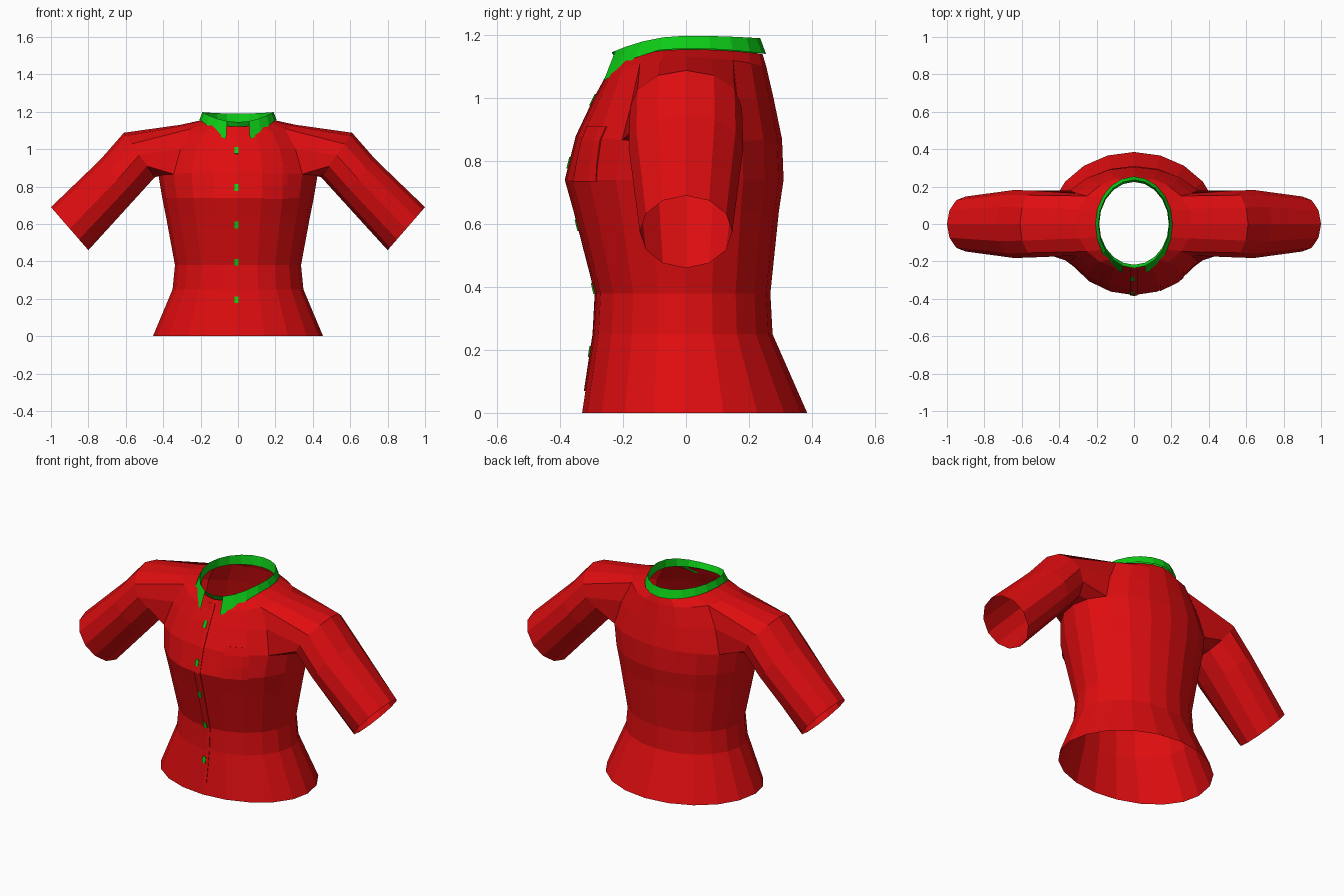
import bpy, bmesh
from math import sin, cos, pi, radians
from mathutils import Vector
from mathutils.bvhtree import BVHTree

cube = bpy.data.objects.get("Cube")
if cube:
    bpy.data.objects.remove(cube)

SEGMENTS = 20
FRONT = 15  # column index of the centre front


def make_material(name, colour):
    mat = bpy.data.materials.new(name)
    mat.use_nodes = True
    mat.diffuse_color = colour
    mat.node_tree.nodes["Principled BSDF"].inputs["Base Color"].default_value = colour
    return mat


red = make_material("shirt red", (0.74, 0.004, 0.005, 1))
green = make_material("trim green", (0.004, 0.6, 0.008, 1))


def make_object(name, bm, mat, recalc=True):
    if recalc:
        bmesh.ops.recalc_face_normals(bm, faces=bm.faces)
    mesh = bpy.data.meshes.new(name)
    bm.to_mesh(mesh)
    mesh.materials.append(mat)
    obj = bpy.data.objects.new(name, mesh)
    bpy.context.collection.objects.link(obj)
    return obj


def add_ring(bm, z_side, z_front, z_back, rx, front, back):
    """Oval ring with its own front and back depth and height."""
    ring = []
    for c in range(SEGMENTS):
        a = 2 * pi * c / SEGMENTS
        s = sin(a)
        z_end, depth = (z_back, back) if s > 0 else (z_front, front)
        z = z_side + (z_end - z_side) * s * s
        ring.append(bm.verts.new((rx * cos(a), depth * s, z)))
    return ring


def bridge(bm, a, b, skip=()):
    n = len(a)
    for i in range(n):
        j = (i + 1) % n
        if i not in skip:
            bm.faces.new((a[i], a[j], b[j], b[i]))


# Shirt body: hem, waist, chest, armholes, shoulders, neckline
levels = [
    (0.00, 0.00, 0.00, 0.455, 0.33, 0.385),
    (0.25, 0.25, 0.25, 0.35, 0.292, 0.275),
    (0.38, 0.38, 0.38, 0.337, 0.285, 0.268),
    (0.64, 0.64, 0.64, 0.385, 0.352, 0.295),
    (0.74, 0.74, 0.74, 0.405, 0.38, 0.31),
    (0.86, 0.88, 0.87, 0.425, 0.345, 0.305),
    (1.00, 1.00, 1.00, 0.38, 0.288, 0.278),
    (1.13, 1.07, 1.10, 0.31, 0.25, 0.255),
    (1.155, 1.12, 1.14, 0.195, 0.23, 0.243),
]
ARMPIT, MID, SHOULDER = 5, 6, 7
body = bmesh.new()
rings = [add_ring(body, *level) for level in levels]
armholes = {18, 19, 0, 1, 8, 9, 10, 11}
for r in range(len(rings) - 1):
    bridge(body, rings[r], rings[r + 1], armholes if r in (ARMPIT, MID) else ())

# Sleeves grow out of the armhole edges: (top x, z), (bottom x, z), half depth
sleeve_sections = [
    ((0.61, 1.088), (0.445, 0.85), 0.178),
    ((0.735, 0.945), (0.545, 0.74), 0.182),
    ((1.0, 0.69), (0.80, 0.46), 0.147),
]
for side in (1, -1):
    def column(c):
        return (c if side > 0 else SEGMENTS // 2 - c) % SEGMENTS

    loop = [rings[MID][column(2)]]
    loop += [rings[SHOULDER][column(c)] for c in range(2, -3, -1)]
    loop += [rings[MID][column(-2)]]
    loop += [rings[ARMPIT][column(c)] for c in range(-2, 3)]
    for top, bottom, depth in sleeve_sections:
        hi = Vector((side * top[0], 0, top[1]))
        lo = Vector((side * bottom[0], 0, bottom[1]))
        section = []
        for k in range(12):
            a = radians(30 * k)
            p = (hi + lo) / 2 + (hi - lo) / 2 * sin(a)
            p.y = depth * cos(a)
            section.append(body.verts.new(p))
        bridge(body, loop, section)
        loop = section
bmesh.ops.delete(body, geom=[v for v in body.verts if not v.link_faces], context='VERTS')
make_object("shirt_body", body, red)
surface = BVHTree.FromBMesh(body)


def front_plate(name, xs, zs, lift, thickness, mat):
    """Thin plate that follows the front of the shirt."""
    bm = bmesh.new()
    grid = []
    for z in zs:
        row = []
        for x in xs:
            hit = surface.ray_cast(Vector((x, -1, z)), Vector((0, 1, 0)))[0]
            row.append(bm.verts.new((x, hit.y - lift, z)))
        grid.append(row)
    for lower, upper in zip(grid, grid[1:]):
        for i in range(len(xs) - 1):
            bm.faces.new((lower[i], lower[i + 1], upper[i + 1], upper[i]))
    obj = make_object(name, bm, mat, recalc=False)
    solid = obj.modifiers.new("thickness", 'SOLIDIFY')
    solid.thickness = thickness
    solid.offset = -1
    return obj


# Button placket, buttons and chest pocket
front_heights = [level[1] for level in levels[1:7]]
front_plate("button_placket", (-0.022, 0, 0.018), [0.07] + front_heights + [1.07, 1.1],
            0.005, 0.004, red)
for i in range(5):
    z = 0.195 + 0.2 * i
    front_plate(f"button_{i + 1}", (-0.02, 0, 0.002), (z - 0.018, z + 0.018),
                0.009, 0.005, green)
front_plate("chest_pocket", (0.14, 0.18, 0.238, 0.265), (0.735, 0.8, 0.865, 0.91),
            0.006, 0.005, red)

# Collar: standing band all round, with a folded flap open at the front
collar = bmesh.new()
band = add_ring(collar, 1.15, 1.115, 1.135, 0.186, 0.218, 0.225)
fold = add_ring(collar, 1.198, 1.145, 1.19, 0.19, 0.236, 0.236)
flap = add_ring(collar, 1.158, 1.10, 1.14, 0.206, 0.275, 0.254)
bridge(collar, band, fold)
bridge(collar, fold, flap, (FRONT - 1, FRONT))
for offset, z in ((1, 1.055), (2, 1.078), (3, 1.128)):
    for c in (FRONT - offset, FRONT + offset):
        flap[c].co.z = z
collar.verts.remove(flap[FRONT])
make_object("collar", collar, green)
